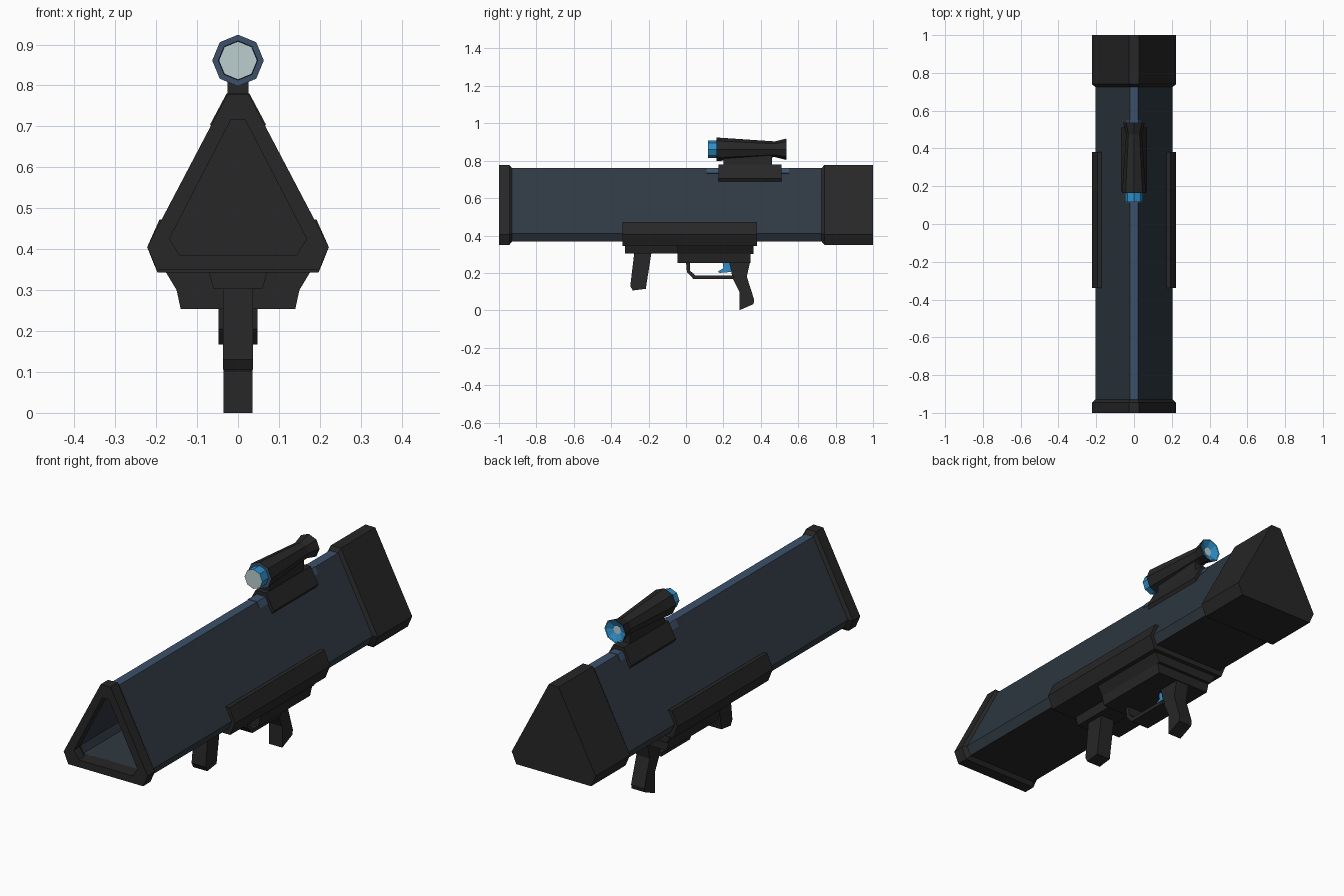
import bpy, bmesh, math

if "Cube" in bpy.data.objects:
    bpy.data.objects.remove(bpy.data.objects["Cube"])


def mat(name, rgb):
    m = bpy.data.materials.new(name)
    m.diffuse_color = (*rgb, 1)
    m.use_nodes = True
    m.node_tree.nodes["Principled BSDF"].inputs["Base Color"].default_value = m.diffuse_color
    return m


DARK = mat("dark_grey", (0.020, 0.020, 0.020))
SLATE = mat("dark_slate", (0.028, 0.041, 0.054))
LIGHT = mat("slate_blue", (0.045, 0.083, 0.145))
BLUE = mat("bright_blue", (0.025, 0.27, 0.58))
GLASS = mat("pale_glass", (0.50, 0.62, 0.62))


def loft(name, sections, mats, ring=False, rule=None):
    """Skin equal-length loops of 3D points; ring joins last to first, else ends are capped."""
    bm = bmesh.new()
    loops = [[bm.verts.new(p) for p in s] for s in sections]
    n = len(loops[0])
    pairs = list(zip(loops, loops[1:]))
    if ring:
        pairs.append((loops[-1], loops[0]))
    else:
        bm.faces.new(loops[0])
        bm.faces.new(loops[-1])
    for a, b in pairs:
        for i in range(n):
            j = (i + 1) % n
            bm.faces.new((a[i], a[j], b[j], b[i]))
    bmesh.ops.recalc_face_normals(bm, faces=bm.faces)
    bm.normal_update()
    if rule:
        for f in bm.faces:
            f.material_index = rule(f.normal, f.calc_center_median())
    me = bpy.data.meshes.new(name)
    bm.to_mesh(me)
    bm.free()
    for m in mats:
        me.materials.append(m)
    ob = bpy.data.objects.new(name, me)
    bpy.context.collection.objects.link(ob)
    return ob


def at_y(profile, y):
    return [(x, y, z) for x, z in profile]


def mirror(half):
    """Half outline (x >= 0), closed across x = 0."""
    return half + [(-x, z) for x, z in reversed(half)]


def prism_y(name, half, y0, y1, m=DARK):
    p = mirror(half)
    return loft(name, [at_y(p, y0), at_y(p, y1)], [m])


def prism_x(name, yz, hw, m=DARK):
    return loft(name, [[(s * hw, y, z) for y, z in yz] for s in (-1, 1)], [m])


def octagon(r, y, zc=0.861):
    return [(r * math.cos(k * math.pi / 4), y, zc + r * math.sin(k * math.pi / 4)) for k in range(8)]


# Triangular cross-sections with clipped corners
tube = mirror([(0.022, 0.76), (0.205, 0.41), (0.185, 0.368)])
bore = mirror([(0.016, 0.735), (0.18, 0.42), (0.165, 0.385)])
rim = mirror([(0.026, 0.778), (0.222, 0.405), (0.198, 0.35)])
mouth = mirror([(0.018, 0.715), (0.168, 0.425), (0.142, 0.385)])

# Hollow barrel: light top strip, dark underside
loft("barrel", [at_y(tube, 0.75), at_y(tube, -0.95), at_y(bore, -0.95), at_y(bore, 0.75)],
     [SLATE, LIGHT, DARK], ring=True,
     rule=lambda n, c: 1 if n.z > 0.9 and c.z > 0.75 else 2 if n.z < -0.9 and c.z < 0.375 else 0)

# Muzzle rim and closed rear cap
loft("muzzle_rim", [at_y(tube, -0.93), at_y(rim, -0.945), at_y(rim, -1),
                    at_y(mouth, -1), at_y(mouth, -0.96), at_y(bore, -0.93)], [DARK], ring=True)
loft("rear_cap", [at_y(tube, 0.725), at_y(rim, 0.74), at_y(rim, 1)], [DARK])

# Saddle wrapped round the lower barrel
prism_y("saddle", [(0.18, 0.372), (0.2, 0.405), (0.17, 0.472), (0.192, 0.472),
                   (0.222, 0.405), (0.197, 0.343)], -0.34, 0.38)

# Underside blocks
prism_y("front_grip_plate", [(0.073, 0.35), (0.06, 0.303)], -0.325, 0.0)
wide = mirror([(0.18, 0.35), (0.15, 0.30)])
low = mirror([(0.15, 0.30), (0.14, 0.254)])
loft("trigger_housing_upper", [at_y(wide, -0.045), at_y(wide, 0.36)], [DARK])
loft("trigger_housing_lower", [at_y(low, -0.045), at_y(low, 0.345)], [DARK])

# Grips, guard and trigger
prism_x("front_grip", [(-0.275, 0.32), (-0.298, 0.13), (-0.285, 0.106), (-0.215, 0.115), (-0.183, 0.32)], 0.037)
prism_x("rear_grip", [(0.23, 0.26), (0.25, 0.17), (0.285, 0.10), (0.285, 0.0), (0.36, 0.033),
                      (0.365, 0.055), (0.325, 0.18), (0.343, 0.26)], 0.035)
prism_x("trigger_guard", [(0.0, 0.26), (0.005, 0.205), (0.04, 0.167), (0.255, 0.167), (0.255, 0.185),
                          (0.05, 0.185), (0.022, 0.212), (0.02, 0.26)], 0.048)
prism_x("trigger", [(0.24, 0.26), (0.195, 0.26), (0.2, 0.225), (0.17, 0.207), (0.18, 0.2), (0.24, 0.205)], 0.018, BLUE)

# Scope mount straddling the barrel ridge
prism_y("scope_mount", [(0.02, 0.75), (0.05, 0.69), (0.058, 0.688), (0.068, 0.705), (0.028, 0.78)], 0.173, 0.51)
prism_y("scope_neck", [(0.026, 0.83), (0.026, 0.77)], 0.2, 0.46)

# Lighter patches on the ridge at both ends of the mount
for part, y0, y1 in (("front", 0.11, 0.18), ("rear", 0.5, 0.55)):
    prism_y(part + "_ridge_patch", [(0.018, 0.755), (0.036, 0.732), (0.0385, 0.733), (0.0235, 0.762)], y0, y1, LIGHT)

# Scope: dark tube, blue recessed eyepiece, blue front lens
loft("scope_tube", [octagon(0.045, 0.2), octagon(0.048, 0.163), octagon(0.063, 0.163), octagon(0.06, 0.21),
                    octagon(0.042, 0.475), octagon(0.057, 0.535), octagon(0.05, 0.535), octagon(0.03, 0.5)],
     [DARK, LIGHT], ring=True, rule=lambda n, c: 1 if n.y < -0.9 and c.y < 0.17 else 0)
loft("scope_front_lens", [octagon(0.047, 0.117), octagon(0.047, 0.2)], [BLUE, GLASS],
     rule=lambda n, c: 1 if n.y < -0.9 else 0)
loft("scope_eyepiece", [octagon(0.03, 0.49), octagon(0.055, 0.537), octagon(0.02, 0.52)], [BLUE, GLASS],
     rule=lambda n, c: 1 if n.y > 0.99 else 0)
